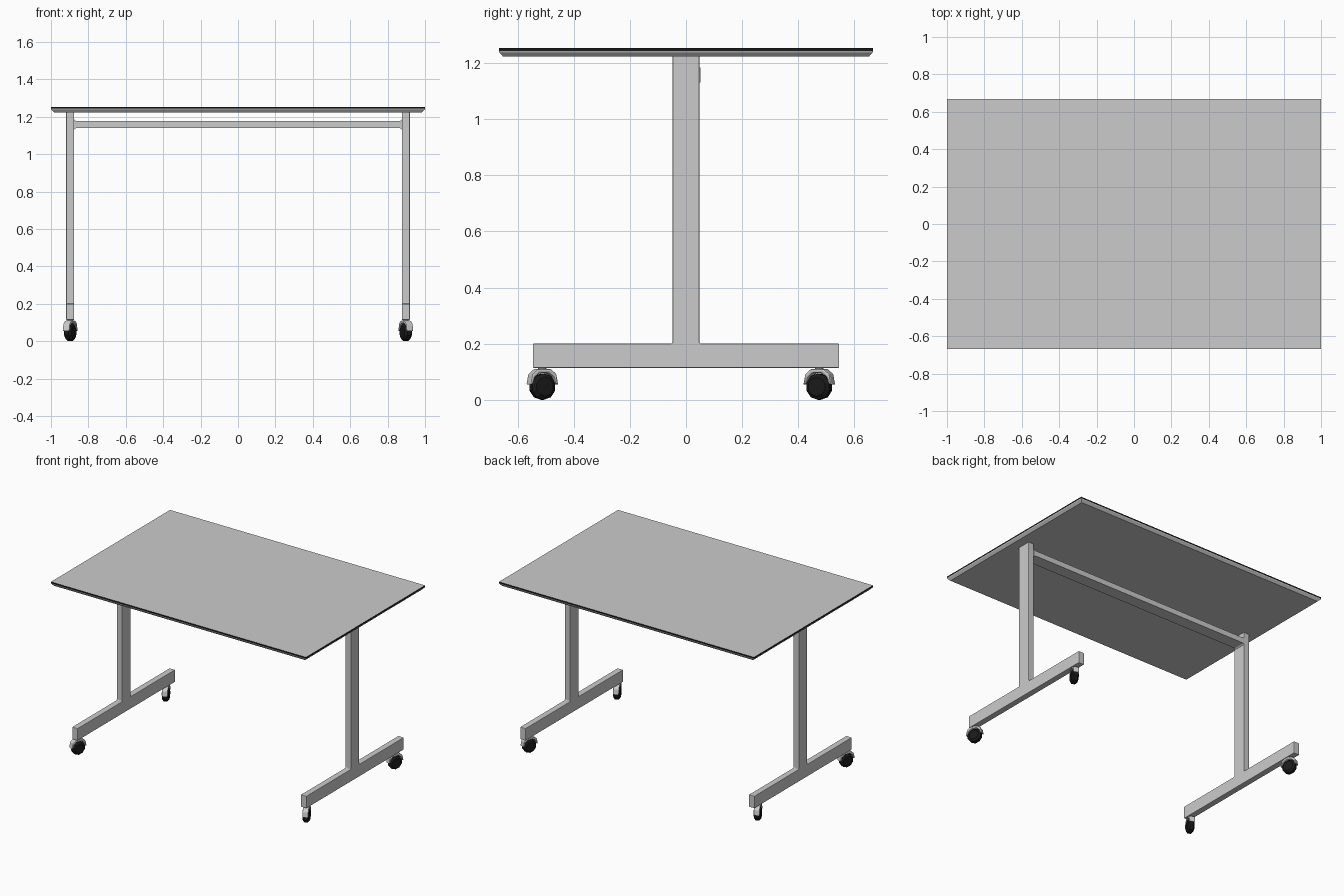
import bpy, bmesh, math
from mathutils import Matrix, Vector

if "Cube" in bpy.data.objects:
    bpy.data.objects.remove(bpy.data.objects["Cube"])

black = bpy.data.materials.new("black_rubber")
black.diffuse_color = (0.01, 0.01, 0.01, 1)
black.use_nodes = True
black.node_tree.nodes["Principled BSDF"].inputs["Base Color"].default_value = black.diffuse_color


def finish(name, bm, mat=None, bevel=0.0):
    bmesh.ops.recalc_face_normals(bm, faces=bm.faces)
    me = bpy.data.meshes.new(name)
    bm.to_mesh(me)
    bm.free()
    ob = bpy.data.objects.new(name, me)
    bpy.context.collection.objects.link(ob)
    if mat:
        me.materials.append(mat)
    if bevel:
        m = ob.modifiers.new("bevel", 'BEVEL')
        m.width, m.segments, m.limit_method = bevel, 2, 'ANGLE'
    return ob


def prism(name, pts, a, b, place, mat=None, bevel=0.0):
    """Extrude a 2D outline from depth a to b; place(u, v, d) gives the 3D point."""
    bm = bmesh.new()
    lo = [bm.verts.new(place(u, v, a)) for u, v in pts]
    hi = [bm.verts.new(place(u, v, b)) for u, v in pts]
    n = len(pts)
    bm.faces.new(lo)
    bm.faces.new(hi)
    for i in range(n):
        j = (i + 1) % n
        bm.faces.new((lo[i], lo[j], hi[j], hi[i]))
    return finish(name, bm, mat, bevel)


def slab(name, levels, caps, mat=None):
    """Stack rectangles given as (half x, half y, z)."""
    bm = bmesh.new()
    rings = [[bm.verts.new((sx * x, sy * y, z)) for sx, sy in
              ((-1, -1), (1, -1), (1, 1), (-1, 1))] for x, y, z in levels]
    for r, s in zip(rings, rings[1:]):
        for i in range(4):
            j = (i + 1) % 4
            bm.faces.new((r[i], r[j], s[j], s[i]))
    for c in caps:
        bm.faces.new(rings[c])
    ob = finish(name, bm)
    if mat:
        ob.data.materials.append(mat)
    return ob


# Table top with chamfered underside; the upper edge band is black
top = slab("table_top", [(0.983, 0.652, 1.223), (0.998, 0.665, 1.238), (1, 0.667, 1.243),
                         (1, 0.667, 1.253)], (0, -1))
top.data.materials.append(None)
top.data.materials.append(black)
for p in top.data.polygons:
    if abs(p.normal.z) < 0.1 and p.center.z > 1.243:
        p.material_index = 1

# T-shaped side frames: foot beam and upright in one outline
half = [(0.546, 0.114), (0.546, 0.2), (0.052, 0.2), (0.048, 0.204), (0.048, 1.224)]
outline = half + [(-y, z) for y, z in reversed(half)]
for side, s in (("left", -1), ("right", 1)):
    prism(side + "_leg_frame", outline, s * 0.897 - 0.0215, s * 0.897 + 0.0215,
          lambda u, v, d: (d, u, v), bevel=0.003)

# Cross bar with small weld flares at both ends
q = [(0.876, 1.131), (0.876, 1.185), (0.872, 1.180), (0.866, 1.177)]
bar = q + [(-x, z) for x, z in reversed(q)] + [(-0.872, 1.136), (-0.866, 1.139),
                                             (0.866, 1.139), (0.872, 1.136)]
prism("cross_bar", bar, -0.035, 0.052, lambda u, v, d: (u, d, v))


# Swivel casters: low-poly wheel, curved hood, stem
def caster(tag, x, y, angle):
    rot = Matrix.Translation((x, y, 0)) @ Matrix.Rotation(angle, 4, 'Z')
    wz = 0.047
    # wheel with rounded tread
    bm = bmesh.new()
    n = 10
    rings = []
    for w, r in ((-0.022, 0.034), (-0.012, 0.047), (0.012, 0.047), (0.022, 0.034)):
        rings.append([bm.verts.new(rot @ Vector((w, r * math.sin(k * math.tau / n),
                     wz - r * math.cos(k * math.tau / n)))) for k in range(n)])
    for a, b in zip(rings, rings[1:]):
        for i in range(n):
            j = (i + 1) % n
            bm.faces.new((a[i], a[j], b[j], b[i]))
    bm.faces.new(rings[0])
    bm.faces.new(rings[-1])
    finish(tag + "_caster_wheel", bm, black)
    # hood arching over the wheel
    outer = [(-0.056, 0.052), (-0.048, 0.092), (-0.026, 0.110)]
    inner = [(-0.043, 0.058), (-0.037, 0.080), (-0.018, 0.095)]
    arch = (outer + [(-u, v) for u, v in reversed(outer)]
            + [(-u, v) for u, v in inner] + list(reversed(inner)))
    prism(tag + "_caster_hood", arch, -0.02, 0.02,
          lambda u, v, d: rot @ Vector((d, u, v)), bevel=0.006)
    # stem into the foot beam
    bm = bmesh.new()
    bmesh.ops.create_cone(bm, cap_ends=True, segments=10, radius1=0.016, radius2=0.016,
                          depth=0.025, matrix=rot @ Matrix.Translation((0, 0, 0.111)))
    finish(tag + "_caster_stem", bm)


for sx, side in ((-1, "left"), (1, "right")):
    for y, end in ((-0.512, "front"), (0.475, "back")):
        turn = -25 if sx * y > 0 else 25
        caster(end + "_" + side, sx * 0.897, y, math.radians(turn))
